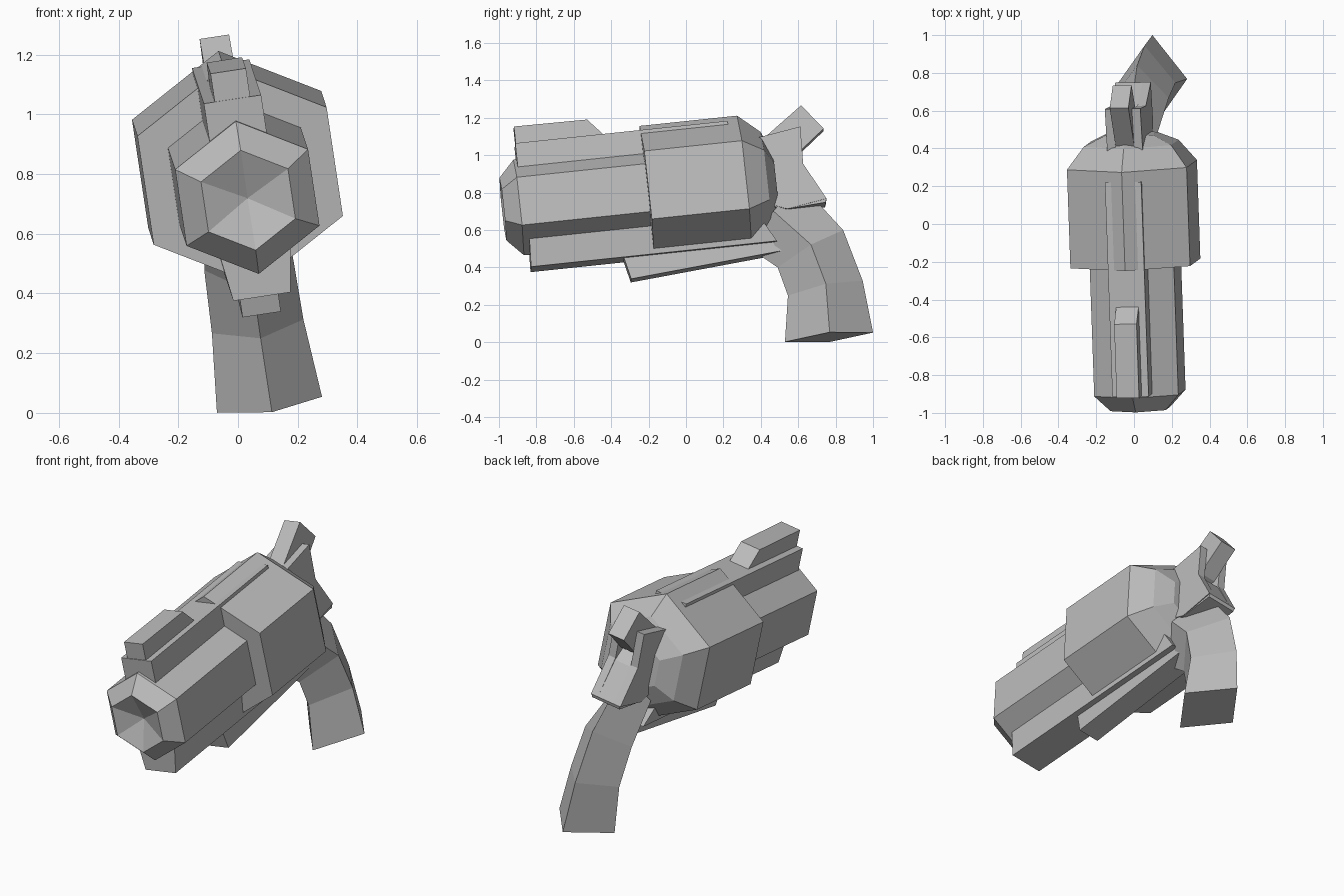
import bpy, bmesh, math
from mathutils import Matrix, Vector

cube = bpy.data.objects.get("Cube")
if cube:
    bpy.data.objects.remove(cube, do_unlink=True)

# One flat grey for everything
grey = bpy.data.materials.new("plain grey")
grey.use_nodes = True
COLOUR = (0.5, 0.5, 0.5, 1.0)
grey.diffuse_color = COLOUR
grey.node_tree.nodes["Principled BSDF"].inputs["Base Color"].default_value = COLOUR

# The whole toy is tilted: slight yaw, nose down, rolled to one side
TILT = (Matrix.Translation((0, 0, 0.815))
        @ Matrix.Rotation(math.radians(2), 4, 'Z')
        @ Matrix.Rotation(math.radians(6), 4, 'X')
        @ Matrix.Rotation(math.radians(-8.7), 4, 'Y'))


def finish(name, bm):
    """Turn a bmesh built in the straight frame into a tilted object."""
    bmesh.ops.recalc_face_normals(bm, faces=bm.faces)
    bm.transform(TILT)
    mesh = bpy.data.meshes.new(name)
    bm.to_mesh(mesh)
    bm.free()
    mesh.materials.append(grey)
    obj = bpy.data.objects.new(name, mesh)
    bpy.context.collection.objects.link(obj)
    return obj


def loft(name, rings):
    """Skin a list of point rings and close both ends; one-point rings are tips."""
    bm = bmesh.new()
    rows = [[bm.verts.new(p) for p in ring] for ring in rings]
    for a, b in zip(rows, rows[1:]):
        n = max(len(a), len(b))
        for i in range(n):
            j = (i + 1) % n
            if len(a) == 1:
                bm.faces.new((a[0], b[i], b[j]))
            elif len(b) == 1:
                bm.faces.new((a[i], a[j], b[0]))
            else:
                bm.faces.new((a[i], a[j], b[j], b[i]))
    for row in (rows[0], rows[-1]):
        if len(row) > 2:
            bm.faces.new(row)
    return finish(name, bm)


def hexagon(y, r):
    """Point-up hexagon around the barrel axis."""
    if r == 0:
        return [(0, y, 0)]
    angles = [math.radians(90 + 60 * k) for k in range(6)]
    return [(r * math.cos(a), y, r * math.sin(a)) for a in angles]


def slab(name, profile, x0, x1):
    """Extrude a side profile of (y, z) points from x0 to x1."""
    return loft(name, [[(x, y, z) for y, z in profile] for x in (x0, x1)])


# Barrel with chamfered, hollowed muzzle
loft("barrel", [hexagon(y, r) for y, r in
                ((-0.92, 0), (-0.985, 0.17), (-0.90, 0.26), (-0.12, 0.26))])

# Cylinder with tapered rear
loft("cylinder", [hexagon(y, r) for y, r in
                  ((-0.21, 0.37), (0.315, 0.37), (0.43, 0.27), (0.48, 0.15))])

# Rib along the top and front sight
slab("top_rib", [(-0.884, 0.15), (-0.884, 0.333), (0.258, 0.333), (0.258, 0.15)],
     -0.097, 0.097)
slab("front_sight", [(-0.88, 0.32), (-0.88, 0.429), (-0.487, 0.425), (-0.395, 0.32)],
     -0.06, 0.06)

# Lug under the barrel, narrower at the bottom
loft("under_lug", [[(-0.12, y0, -0.18), (0.12, y0, -0.18),
                    (0.097, y1, -0.34), (-0.097, y1, -0.34)]
                   for y0, y1 in ((-0.865, -0.872), (0.36, 0.45))])

# Trigger bar
slab("trigger_bar", [(-0.374, -0.33), (-0.346, -0.457), (0.47, -0.391), (0.42, -0.33)],
     -0.065, 0.065)

# Rear frame: solid core with a raised cheek either side of the hammer
slab("rear_frame", [(0.39, 0.18), (0.56, 0.12), (0.635, 0.05), (0.739, -0.14),
                    (0.732, -0.159), (0.524, -0.173), (0.388, -0.133)], -0.09, 0.09)
for side, sign in (("left", 1), ("right", -1)):
    slab(side + "_frame_cheek", [(0.40, 0.225), (0.642, 0.262), (0.635, 0.06),
                                 (0.739, -0.14), (0.524, -0.173), (0.39, -0.12)],
         sign * 0.05, sign * 0.095)

# Hammer
slab("hammer", [(0.44, 0.225), (0.66, 0.382), (0.766, 0.244), (0.60, 0.115),
                (0.46, 0.08)], -0.05, 0.05)

# Grip: diamond section swept down and back
GRIP = (  # front (y, z), rear (y, z), half width
    ((0.295, -0.342), (0.602, -0.018), 0.11),
    ((0.442, -0.469), (0.812, -0.305), 0.15),
    ((0.480, -0.626), (0.886, -0.588), 0.155),
    ((0.437, -0.873), (0.911, -0.873), 0.178),
)
rings = []
for front, rear, w in GRIP:
    my, mz = (front[0] + rear[0]) / 2, (front[1] + rear[1]) / 2
    rings.append([(0, *front), (w, my, mz), (0, *rear), (-w, my, mz)])
loft("grip", rings)
